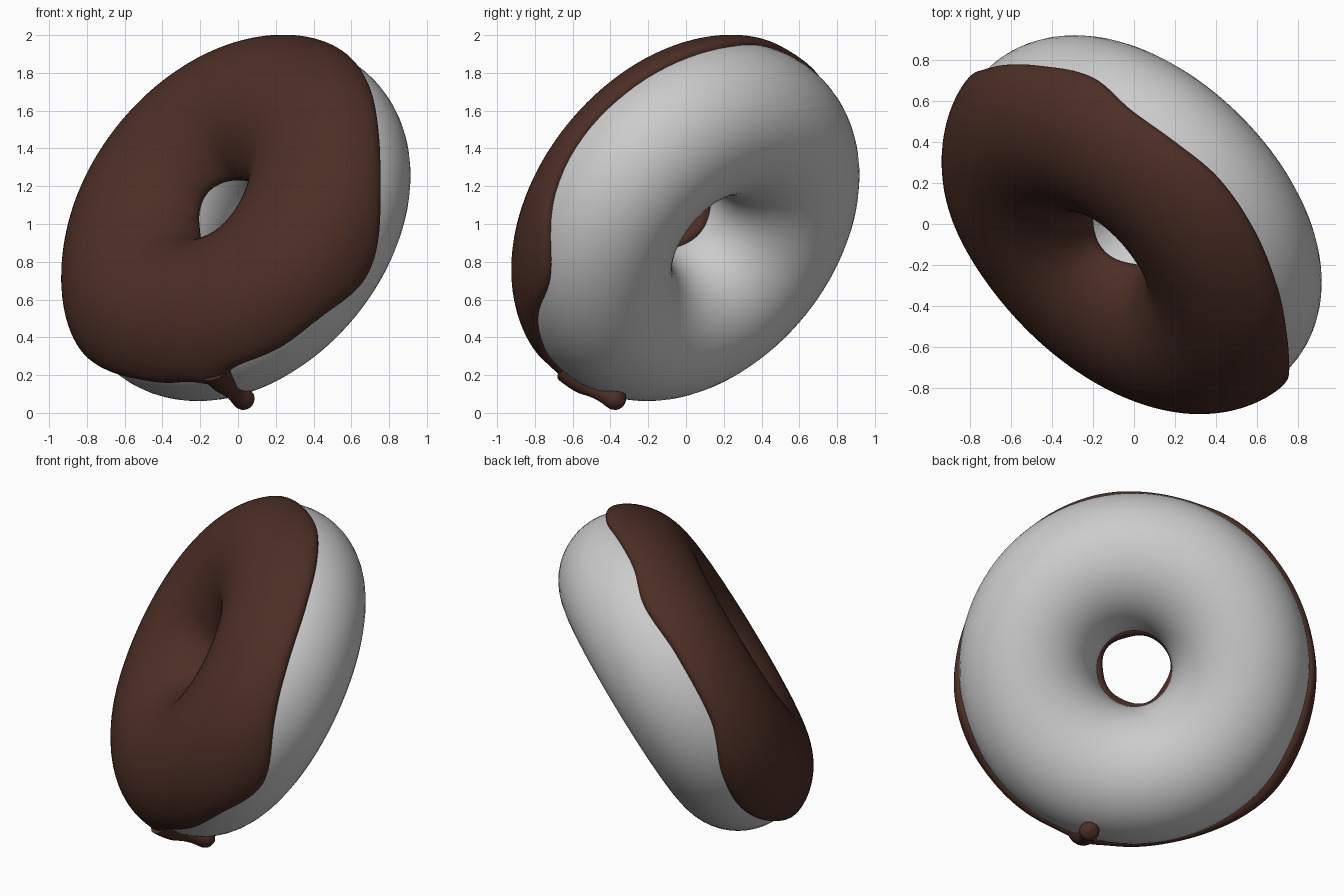
import bpy, bmesh
from math import sin, cos, pi, asin, exp, sqrt, degrees
from mathutils import Matrix, Vector

if "Cube" in bpy.data.objects:
    bpy.data.objects.remove(bpy.data.objects["Cube"])

R, r = 0.628, 0.407                  # ring radius, dough radius
# tilted frame: local z is the ring axis, pointing front-left-up
e1 = Vector((0.7071, -0.7071, 0))
e2 = Vector((0.3536, 0.3536, 0.866))
n = e1.cross(e2)
FRAME = Matrix.Translation((0.01, 0.015, 1.013)) @ Matrix((e1, e2, n)).transposed().to_4x4()

brown = bpy.data.materials.new("chocolate")
brown.diffuse_color = (0.073, 0.028, 0.019, 1)
brown.use_nodes = True
brown.node_tree.nodes["Principled BSDF"].inputs["Base Color"].default_value = brown.diffuse_color


def ring_surface(name, point, nu, nv, closed_v):
    """Grid wrapped around the ring; point(angle, j) gives each vertex."""
    bm = bmesh.new()
    rows = [[bm.verts.new(point(2 * pi * i / nu, j)) for j in range(nv)] for i in range(nu)]
    for i in range(nu):
        a, b = rows[i], rows[(i + 1) % nu]
        for j in range(nv if closed_v else nv - 1):
            k = (j + 1) % nv
            bm.faces.new((a[j], b[j], b[k], a[k]))
    bmesh.ops.recalc_face_normals(bm, faces=bm.faces)
    for f in bm.faces:
        f.smooth = True
    me = bpy.data.meshes.new(name)
    bm.to_mesh(me)
    bm.free()
    ob = bpy.data.objects.new(name, me)
    bpy.context.collection.objects.link(ob)
    ob.matrix_world = FRAME
    return ob


def on_ring(t, p, rad):
    d = R + rad * cos(p)
    return (d * cos(t), d * sin(t), rad * sin(p))


def bump(deg, centre, width):
    d = (deg - centre + 180) % 360 - 180
    return exp(-(d / width) ** 2)


# dough ring
NV = 48
ring_surface("dough", lambda t, j: on_ring(t, 2 * pi * j / NV, r), 96, NV, True)

# wavy outer icing edge: angle in degrees, height along the ring axis
EDGE = [(9, .06), (27, .12), (48, .12), (66, .10), (83, .09), (98, .115), (113, .12),
        (128, .07), (148, .09), (173, .06), (192, -.06), (212, -.08), (237, .05),
        (259, .10), (276, .08), (299, .06), (312, .01), (326, -.02), (345, -.10)]


def edge_height(t):
    """Smooth cyclic curve through the edge points."""
    deg, m = degrees(t), len(EDGE)
    if deg < EDGE[0][0]:
        deg += 360
    k = max(i for i in range(m) if EDGE[i][0] <= deg)
    (a, z1), (b, z2) = EDGE[k], EDGE[(k + 1) % m]
    z0, z3 = EDGE[k - 1][1], EDGE[(k + 2) % m][1]
    s = (deg - a) / ((b - a) % 360)
    z = 0.5 * (2 * z1 + (z2 - z0) * s + (2 * z0 - 5 * z1 + 4 * z2 - z3) * s ** 2
               + (3 * z1 - z0 - 3 * z2 + z3) * s ** 3)
    return z - 0.07 * bump(deg, 289, 5)


# icing shell with rounded rims sinking into the dough, thinner on the crown
NI = 49


def icing_point(t, j):
    s = 0.5 - 0.5 * cos(pi * j / (NI - 1))
    deg = degrees(t)
    inner = 0.09 + 0.02 * sin(3 * t)
    p0, p1 = asin(edge_height(t) / r), pi - asin(inner / r)
    p = p0 + (p1 - p0) * s
    thick = 0.046 - 0.018 * max(0, sin(p)) ** 2
    if s < 0.5:                                   # pooled icing at the lower left
        thick += 0.025 * bump(deg, 228, 20) * cos(p) ** 2
    else:                                         # uneven, thicker inside the hole
        thick += (0.012 + 0.006 * cos(5 * t)) * cos(p) ** 2
    lift = thick * sqrt(max(0, 1 - abs(2 * s - 1) ** 18)) - 0.003
    return on_ring(t, p, r + lift)


ring_surface("icing", icing_point, 180, NI, False).data.materials.append(brown)

# hanging drip: tapered neck ending in a rounded bead
cu = bpy.data.curves.new("icing_drip", "CURVE")
cu.dimensions = "3D"
cu.bevel_depth = 1
cu.bevel_resolution = 6
cu.use_fill_caps = True
path = [(.35, -.94, .07, .09), (.34, -.965, -.02, .07), (.32, -.965, -.10, .044),
        (.305, -.958, -.165, .044), (.293, -.948, -.215, .058), (.288, -.943, -.25, .061),
        (.285, -.94, -.285, .046), (.283, -.938, -.303, .006)]
sp = cu.splines.new("NURBS")
sp.points.add(len(path) - 1)
for pt, (x, y, z, w) in zip(sp.points, path):
    pt.co = (x, y, z, 1)
    pt.radius = w
sp.use_endpoint_u = True
sp.order_u = 3
sp.resolution_u = 6
sp.use_smooth = True
drip = bpy.data.objects.new("icing_drip", cu)
bpy.context.collection.objects.link(drip)
drip.matrix_world = FRAME
cu.materials.append(brown)
